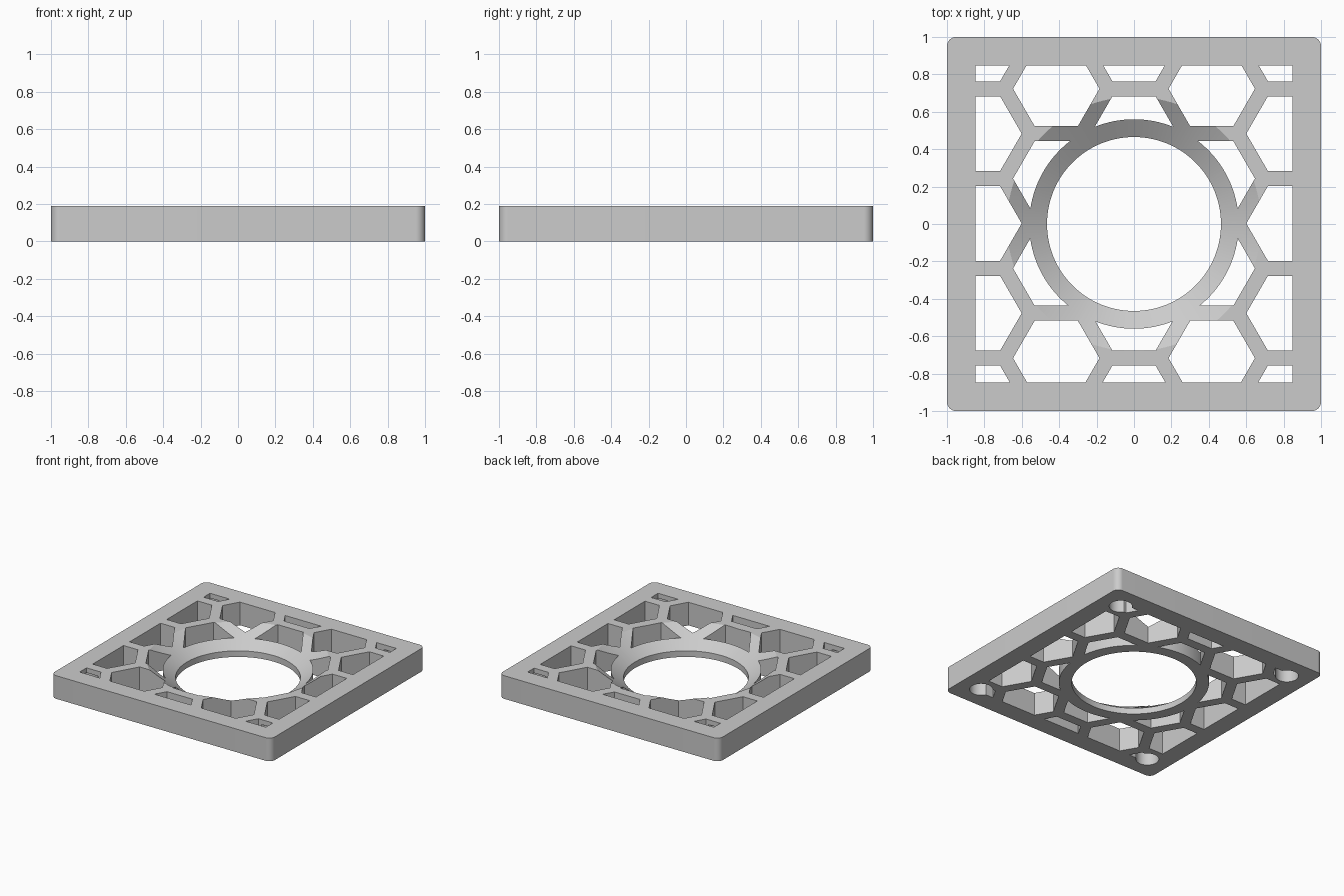
import bpy
import bmesh
from math import cos, sin, pi, sqrt

old = bpy.data.objects.get("Cube")
if old:
    bpy.data.objects.remove(old, do_unlink=True)

HEIGHT = 0.19
CORNER = 0.05        # plan corner radius
WINDOW = 0.847       # half size of the perforated area
APOTHEM, PITCH, SHIFT = 0.2, 0.48, 0.003
BORE, RING, CONE = 0.465, 0.56, 0.68
LIP = 0.05           # straight part of the bore
MAGNET_POS, MAGNET_R, MAGNET_DEPTH = 0.81, 0.086, 0.15

grey = bpy.data.materials.new("light grey")
grey.use_nodes = True
grey.diffuse_color = (0.6, 0.6, 0.6, 1)
grey.node_tree.nodes["Principled BSDF"].inputs["Base Color"].default_value = (0.6, 0.6, 0.6, 1)


def circle(x, y, r, n, start=0.0, sweep=2 * pi):
    return [(x + r * cos(start + sweep * i / n), y + r * sin(start + sweep * i / n))
            for i in range(n)]


def loft(name, solids):
    """Each solid is a list of (outline, z) rings with equal point counts."""
    bm = bmesh.new()
    for rings in solids:
        loops = [[bm.verts.new((x, y, z)) for x, y in pts] for pts, z in rings]
        n = len(loops[0])
        bm.faces.new(loops[0][::-1])
        bm.faces.new(loops[-1])
        for a, b in zip(loops, loops[1:]):
            for i in range(n):
                j = (i + 1) % n
                bm.faces.new((a[i], a[j], b[j], b[i]))
    mesh = bpy.data.meshes.new(name)
    bm.to_mesh(mesh)
    bm.free()
    obj = bpy.data.objects.new(name, mesh)
    bpy.context.collection.objects.link(obj)
    return obj


def boolean(target, tool, operation):
    """Apply a boolean and remove the helper."""
    mod = target.modifiers.new("cut", "BOOLEAN")
    mod.object, mod.operation, mod.solver = tool, operation, "EXACT"
    bpy.context.view_layer.update()
    graph = bpy.context.evaluated_depsgraph_get()
    mesh = bpy.data.meshes.new_from_object(target.evaluated_get(graph))
    target.modifiers.clear()
    target.data = mesh
    bpy.data.objects.remove(tool, do_unlink=True)


def prism(outline, low, high):
    return [(outline, low), (outline, high)]


# Square plate with rounded corners
outline = []
c = 1 - CORNER
for k, (sx, sy) in enumerate([(1, 1), (-1, 1), (-1, -1), (1, -1)]):
    outline += circle(sx * c, sy * c, CORNER, 16, k * pi / 2, pi / 2)
    end = (k + 1) * pi / 2
    outline.append((sx * c + CORNER * cos(end), sy * c + CORNER * sin(end)))
plate = loft("perforated_plate", [prism(outline, 0, HEIGHT)])

# Honeycomb openings, trimmed to the window and kept clear of the ring
radius = APOTHEM * 2 / sqrt(3)
step = PITCH * sqrt(3) / 2
cells = []
for col in range(-2, 3):
    for row in range(-2, 3):
        y = (row + 0.5 * (col % 2)) * PITCH + SHIFT
        if abs(y) < 1.0 and (col, row) != (0, 0):
            cells.append(prism(circle(col * step, y, radius, 6), -0.1, 0.4))
openings = loft("openings", cells)
w = WINDOW
square = [(-w, -w), (w, -w), (w, w), (-w, w)]
boolean(openings, loft("window", [prism(square, -0.2, 0.5)]), "INTERSECT")
boolean(openings, loft("ring_core", [prism(circle(0, 0, RING, 128), -0.3, 0.6)]), "DIFFERENCE")
boolean(plate, openings, "DIFFERENCE")

# Central bore with a conical seat
over = 0.05
top = CONE + over * (CONE - BORE) / (HEIGHT - LIP)
bore = loft("bore", [[(circle(0, 0, r, 128), z) for r, z in
                      [(BORE, -0.1), (BORE, LIP), (top, HEIGHT + over)]]])
boolean(plate, bore, "DIFFERENCE")

# Blind round pockets under the corners
pockets = [prism(circle(sx * MAGNET_POS, sy * MAGNET_POS, MAGNET_R, 48), -0.1, MAGNET_DEPTH)
           for sx in (-1, 1) for sy in (-1, 1)]
boolean(plate, loft("pockets", pockets), "DIFFERENCE")

plate.data.materials.clear()
plate.data.materials.append(grey)
bpy.ops.object.select_all(action="DESELECT")
plate.select_set(True)
bpy.context.view_layer.objects.active = plate
bpy.ops.object.shade_smooth_by_angle(angle=pi / 6)
